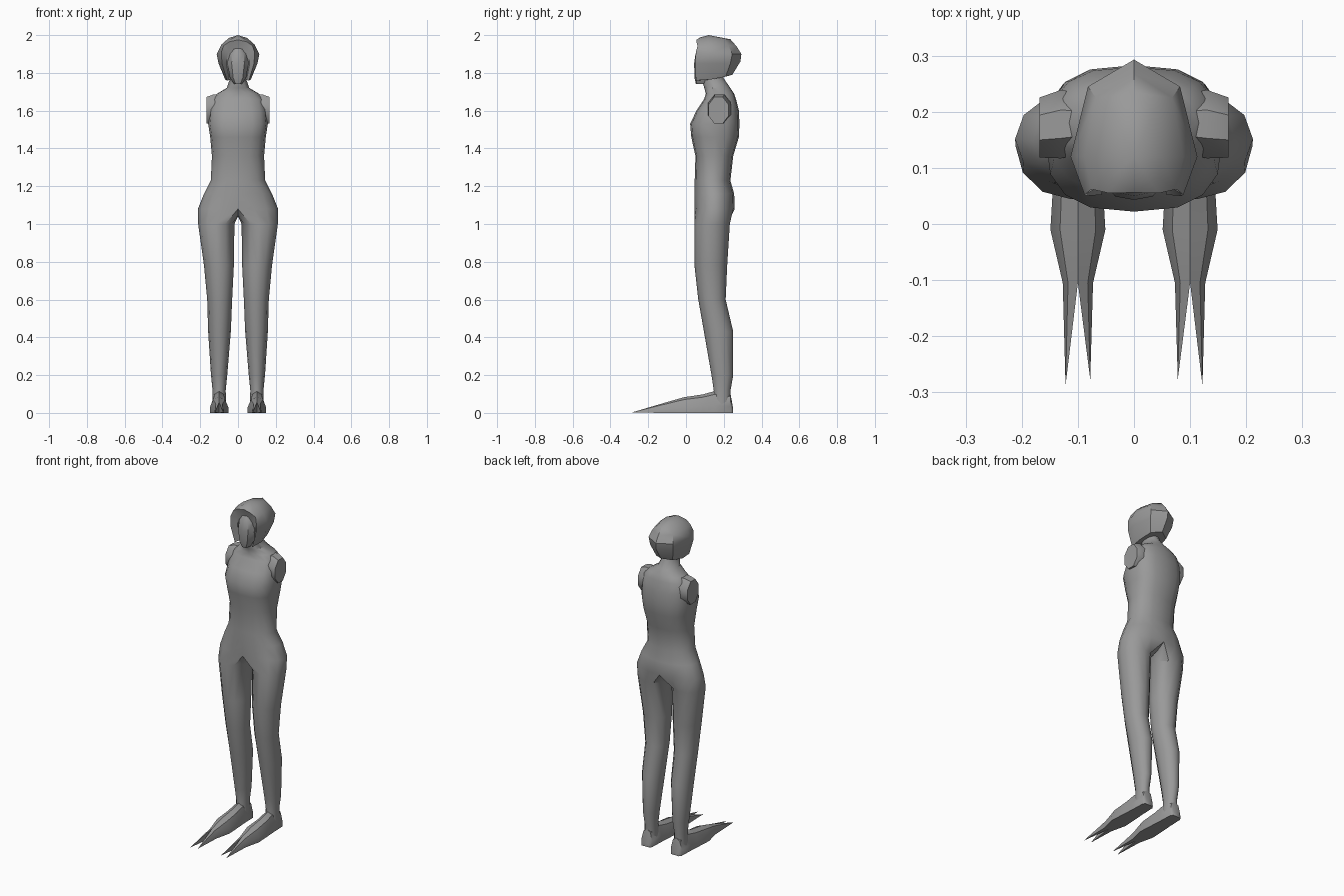
import bpy, bmesh, math
from mathutils import Vector

if "Cube" in bpy.data.objects:
    bpy.data.objects.remove(bpy.data.objects["Cube"])

grey = bpy.data.materials.new("plain_grey")
grey.diffuse_color = (0.32, 0.32, 0.32, 1)
grey.use_nodes = True
grey.node_tree.nodes["Principled BSDF"].inputs["Base Color"].default_value = grey.diffuse_color


def finish(bm, name, mirror=True, angle=40):
    """Mirror the half across x, weld, orient, shade and link."""
    if mirror:
        dup = bmesh.ops.duplicate(bm, geom=bm.verts[:] + bm.edges[:] + bm.faces[:])
        new = [g for g in dup["geom"] if isinstance(g, bmesh.types.BMVert)]
        for v in new:
            v.co.x = -v.co.x
        bmesh.ops.reverse_faces(bm, faces=[g for g in dup["geom"]
                                           if isinstance(g, bmesh.types.BMFace)])
    bmesh.ops.remove_doubles(bm, verts=bm.verts[:], dist=0.0005)
    bmesh.ops.holes_fill(bm, edges=[e for e in bm.edges if e.is_boundary], sides=0)
    bmesh.ops.recalc_face_normals(bm, faces=bm.faces[:])
    me = bpy.data.meshes.new(name)
    bm.to_mesh(me)
    bm.free()
    me.materials.append(grey)
    ob = bpy.data.objects.new(name, me)
    bpy.context.collection.objects.link(ob)
    bpy.ops.object.select_all(action='DESELECT')
    ob.select_set(True)
    bpy.context.view_layer.objects.active = ob
    bpy.ops.object.shade_smooth_by_angle(angle=math.radians(angle))
    return ob


def ring(bm, pts):
    return [bm.verts.new(Vector(p)) for p in pts]


def bridge(bm, a, b, closed):
    n = len(a)
    for i in range(n if closed else n - 1):
        j = (i + 1) % n
        bm.faces.new((a[i], a[j], b[j], b[i]))


def power(v, e):
    return math.copysign(abs(v) ** (2 / e), v) if abs(v) > 1e-6 else 0.0


# Body: half torso rings that split into a leg tube at the crotch
# z, half width, front y, back y, squareness
TORSO = [
    (1.82, .040, .085, .195, 2), (1.77, .042, .082, .20, 2),
    (1.72, .060, .097, .235, 2), (1.69, .110, .105, .255, 2.3),
    (1.66, .140, .095, .265, 2.5), (1.60, .152, .055, .28, 2.6),
    (1.53, .158, .022, .283, 2.7), (1.46, .147, .028, .28, 2.6),
    (1.36, .138, .050, .25, 2.4), (1.23, .144, .046, .235, 2.2),
    (1.16, .180, .044, .255, 2.1), (1.08, .212, .045, .258, 2.1),
]
# z, centre x, half width, front y, back y
LEG = [
    (1.00, .115, .096, .045, .232), (.78, .101, .079, .045, .218),
    (.60, .097, .066, .065, .21), (.43, .098, .060, .095, .25),
    (.20, .100, .043, .135, .25), (.12, .100, .035, .147, .236),
    (.04, .100, .036, .140, .236),
]
bm = bmesh.new()
prev = None
for z, w, yf, yb, e in TORSO:
    cy, d = (yf + yb) / 2, (yb - yf) / 2
    pts = []
    for i in range(9):
        t = math.radians(-90 + 22.5 * i)
        pts.append((w * power(math.cos(t), e), cy + d * power(math.sin(t), e), z))
    cur = ring(bm, pts)
    if prev:
        bridge(bm, prev, cur, False)
    prev = cur
# crotch points run back to front and close the leg ring
prev = prev + ring(bm, [(0, .20, 1.045), (0, .15, 1.04), (0, .10, 1.045)])
for z, cx, w, yf, yb in LEG:
    cy, d = (yf + yb) / 2, (yb - yf) / 2
    pts = []
    for i in range(12):
        t = math.radians(-120 + 30 * i)
        pts.append((cx + w * math.cos(t), cy + d * math.sin(t), z))
    cur = ring(bm, pts)
    bridge(bm, prev, cur, True)
    prev = cur
finish(bm, "body")

# Shoulder stumps: octagonal ends
bm = bmesh.new()
prev = None
for x, cy, cz, ry, rz in [(.06, .18, 1.615, .05, .07), (.13, .178, 1.61, .066, .082),
                          (.168, .172, 1.602, .058, .076)]:
    cur = ring(bm, [(x, cy + ry * math.cos(math.radians(22.5 + 45 * i)),
                     cz + rz * math.sin(math.radians(22.5 + 45 * i))) for i in range(8)])
    if prev:
        bridge(bm, prev, cur, True)
    prev = cur
finish(bm, "shoulders")

# Feet: flat-soled loft from heel to ball, ending in two long pointed toes
SECTION = [(-1, 0), (-1, .35), (-.65, .85), (0, 1), (.65, .85), (1, .35), (1, 0), (0, 0)]
bm = bmesh.new()
prev = None
for y, w, h in [(.25, .026, .02), (.236, .036, .10), (.15, .039, .115), (.09, .043, .098),
                (-.01, .049, .083), (-.105, .027, .056)]:
    cur = ring(bm, [(.1 + w * a, y, h * b) for a, b in SECTION])
    if prev:
        bridge(bm, prev, cur, True)
    else:
        bm.faces.new(cur)
    prev = cur
for tip, half in [((.078, -.277, .002), (0, 1, 2, 3, 7)), ((.122, -.288, .002), (3, 4, 5, 6, 7))]:
    t = bm.verts.new(tip)
    for a, b in zip(half, half[1:] + half[:1]):
        bm.faces.new((prev[a], prev[b], t))
finish(bm, "feet")

# Hair: half rings with a recessed front around the face
# each ring: (x, y, z) from inner front, round the side, to the back
HAIR = [
    [(0, .105, 1.765), (.045, .10, 1.762), (.058, .052, 1.76), (.068, .13, 1.765),
     (.055, .21, 1.78), (0, .245, 1.79)],
    [(0, .085, 1.85), (.062, .082, 1.85), (.085, .050, 1.85), (.103, .13, 1.85),
     (.078, .235, 1.85), (0, .288, 1.86)],
    [(0, .075, 1.925), (.052, .072, 1.91), (.088, .052, 1.91), (.113, .12, 1.90),
     (.082, .245, 1.90), (0, .293, 1.90)],
    [(0, .056, 1.975), (.045, .055, 1.965), (.076, .062, 1.945), (.088, .12, 1.95),
     (.068, .225, 1.945), (0, .268, 1.94)],
    [(0, .075, 1.988), (.03, .075, 1.983), (.045, .08, 1.975), (.048, .12, 1.985),
     (.036, .20, 1.98), (0, .235, 1.978)],
]
bm = bmesh.new()
prev = None
for pts in HAIR:
    cur = ring(bm, pts)
    if prev:
        bridge(bm, prev, cur, False)
    prev = cur
top = bm.verts.new((0, .12, 2.0))
for a, b in zip(prev, prev[1:]):
    bm.faces.new((a, b, top))
finish(bm, "hair", angle=35)

# Face: narrow oval set into the hair opening
bm = bmesh.new()
prev = None
for z, w, y in [(1.742, .022, .052), (1.775, .043, .045), (1.85, .056, .043),
                (1.90, .050, .050), (1.93, .035, .068)]:
    cur = ring(bm, [(0, y, z), (w * .6, y + .006, z), (w, y + .035, z),
                    (w * .9, .14, z + .01), (0, .16, z + .01)])
    if prev:
        bridge(bm, prev, cur, False)
    prev = cur
finish(bm, "face")
